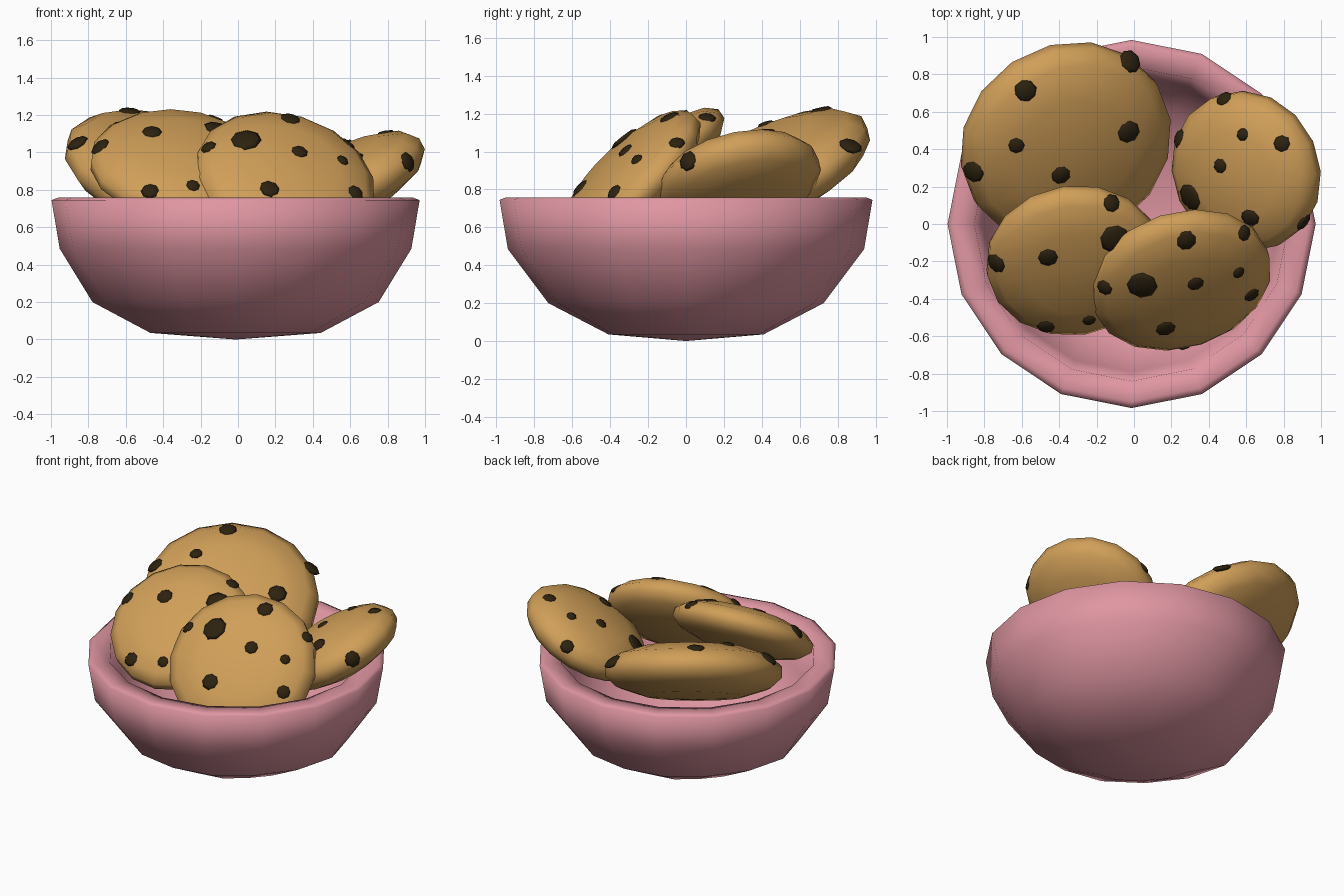
import bpy, bmesh, math
from mathutils import Vector, Matrix
from mathutils.bvhtree import BVHTree

if "Cube" in bpy.data.objects:
    bpy.data.objects.remove(bpy.data.objects["Cube"])


def material(name, rgb):
    m = bpy.data.materials.new(name)
    m.diffuse_color = (*rgb, 1)
    m.use_nodes = True
    m.node_tree.nodes["Principled BSDF"].inputs["Base Color"].default_value = m.diffuse_color
    return m


PINK = material("pink_glaze", (0.74, 0.305, 0.36))
DOUGH = material("golden_dough", (0.63, 0.345, 0.098))
CHOC = material("dark_chocolate", (0.026, 0.016, 0.005))


def lathe(bm, profile, sides, matrix):
    """Revolve (radius, z) points about z; radius 0 makes a single pole."""
    rings = []
    for r, z in profile:
        n = 1 if r == 0 else sides
        rings.append([bm.verts.new(matrix @ Vector((
            r * math.cos(2 * math.pi * i / sides),
            r * math.sin(2 * math.pi * i / sides), z))) for i in range(n)])
    for a, b in zip(rings, rings[1:]):
        for i in range(sides):
            j = (i + 1) % sides
            ring = [a[i % len(a)], a[j % len(a)], b[j % len(b)], b[i % len(b)]]
            bm.faces.new(list(dict.fromkeys(ring)))


def finish(bm, name, mat):
    bmesh.ops.recalc_face_normals(bm, faces=bm.faces)
    for f in bm.faces:
        f.smooth = True
    me = bpy.data.meshes.new(name)
    bm.to_mesh(me)
    me.materials.append(mat)
    ob = bpy.data.objects.new(name, me)
    bpy.context.collection.objects.link(ob)
    return ob


def frame(center, normal):
    """Matrix placing local z along the normal."""
    q = Vector(normal).normalized().to_track_quat('Z', 'Y')
    return Matrix.Translation(center) @ q.to_matrix().to_4x4()


# Bowl: outer wall, thick rim, inner wall
bm = bmesh.new()
lathe(bm, [(0, 0), (0.455, 0.035), (0.765, 0.20), (0.94, 0.485), (0.984, 0.745),
           (0.95, 0.758), (0.84, 0.75), (0.79, 0.50), (0.64, 0.27),
           (0.38, 0.14), (0, 0.11)], 16, Matrix())
# The underside is slightly squared off toward the diagonals and front/back
for v in bm.verts:
    if v.co.z < 0.21 and v.co.xy.length > 0.4:
        a = math.atan2(v.co.y, v.co.x)
        pinch = 0.10 if v.co.z < 0.1 else 0.05
        k = 1 - pinch * max(math.sin(2 * a) ** 2, math.sin(a) ** 2)
        v.co.x *= k
        v.co.y *= k
bmesh.ops.translate(bm, verts=bm.verts, vec=(-0.013, 0, 0))
finish(bm, "bowl", PINK)


def cookie(name, center, normal, r, h, chips):
    # Rounded disc of dough
    m = frame(center, normal)
    half = [(0.55, 0.88), (0.86, 0.56), (0.98, 0.2)]
    prof = [(0, h)] + [(a * r, b * h) for a, b in half]
    prof += [(a * r, -b * h) for a, b in reversed(half)] + [(0, -h)]
    bm = bmesh.new()
    lathe(bm, prof, 16, m)
    bmesh.ops.recalc_face_normals(bm, faces=bm.faces)
    tree = BVHTree.FromBMesh(bm)
    finish(bm, name, DOUGH)
    bm.free()
    # Chocolate chips dropped on from above as flattened beads
    bm = bmesh.new()
    for x, y, s in chips:
        loc, nor, *_ = tree.ray_cast(Vector((x, y, 3)), Vector((0, 0, -1)))
        if loc is None:
            z = center[2] - (normal[0] * (x - center[0])
                             + normal[1] * (y - center[1])) / normal[2]
            loc, nor, *_ = tree.find_nearest(Vector((x, y, z)))
        lathe(bm, [(0, 0.012), (0.75 * s, 0.009), (s, -0.004), (0.7 * s, -0.02),
                   (0, -0.025)], 8, frame(loc, nor))
    finish(bm, name + "_chips", CHOC)


cookie("back_left_cookie", (-0.365, 0.435, 0.885), (0.28, -0.42, 0.863), 0.59, 0.185,
       [(-0.58, 0.71, .062), (-0.63, 0.42, .045), (-0.39, 0.26, .056),
        (-0.03, 0.49, .065), (-0.02, 0.87, .065), (-0.86, 0.28, .062)])
cookie("right_cookie", (0.6, 0.283, 0.85), (-0.45, -0.2, 0.87), 0.44, 0.165,
       [(0.48, 0.67, .048), (0.24, 0.46, .055), (0.58, 0.48, .035),
        (0.79, 0.43, .048), (0.46, 0.31, .042), (0.3, 0.14, .078),
        (0.62, 0.03, .052), (0.91, 0.01, .055)])
cookie("front_left_cookie", (-0.32, -0.195, 0.93), (0.08, -0.57, 0.82), 0.48, 0.14,
       [(-0.12, 0.11, .05), (-0.1, -0.08, .083), (-0.46, -0.18, .057),
        (-0.74, -0.21, .058), (-0.47, -0.55, .05), (-0.24, -0.515, .04)])
cookie("front_right_cookie", (0.25, -0.30, 0.845), (0.22, -0.68, 0.69), 0.50, 0.15,
       [(0.28, -0.09, .058), (0.59, -0.05, .045), (0.04, -0.33, .085),
        (0.33, -0.32, .048), (0.56, -0.26, .037), (0.63, -0.38, .048),
        (0.17, -0.56, .057), (-0.16, -0.34, .046), (0.26, -0.67, .05)])
